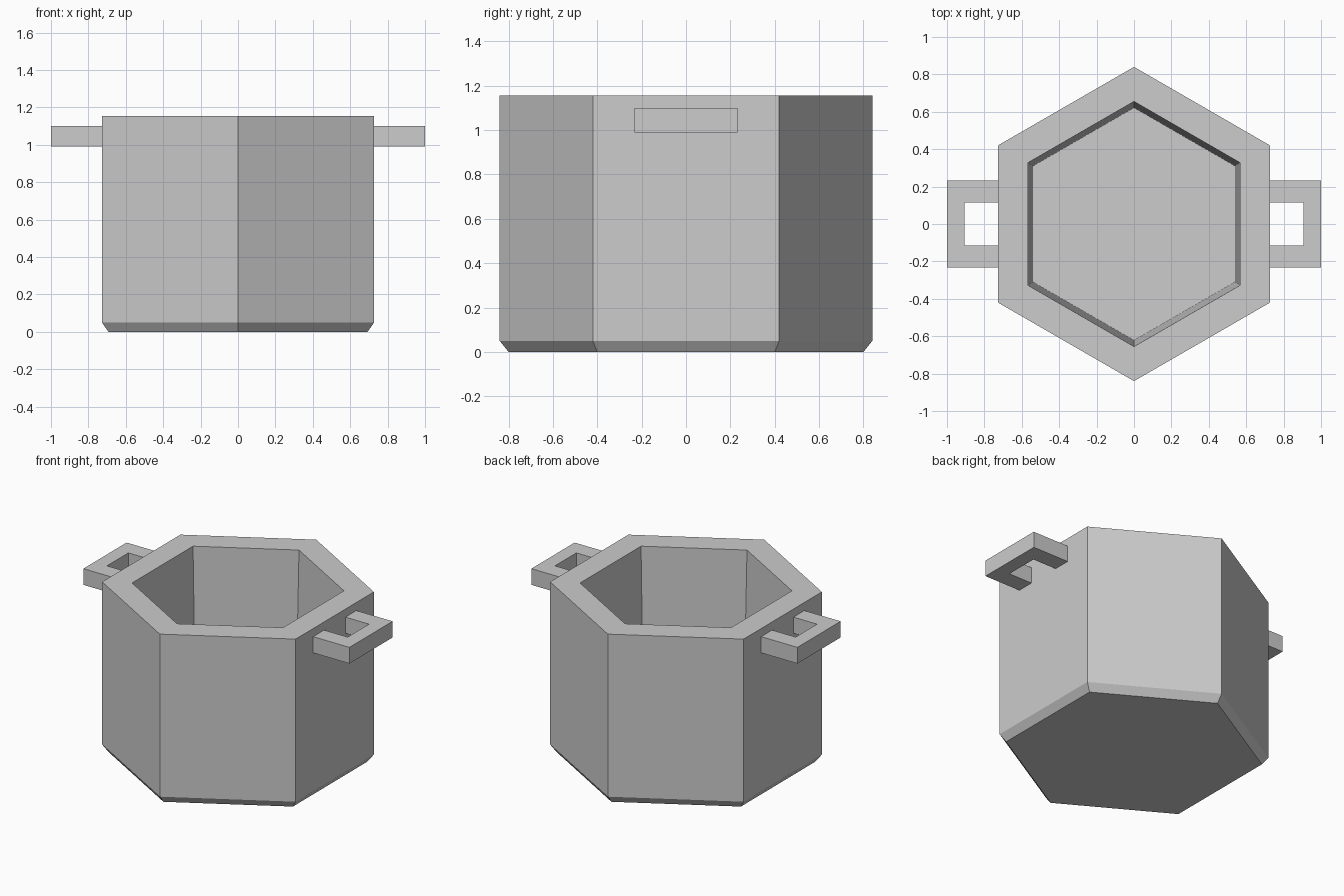
import bpy
import bmesh
from math import sin, cos, pi, sqrt

cube = bpy.data.objects.get("Cube")
if cube:
    bpy.data.objects.remove(cube, do_unlink=True)

grey = bpy.data.materials.new("plain grey")
grey.use_nodes = True
colour = (0.604, 0.604, 0.604, 1)
grey.diffuse_color = colour
grey.node_tree.nodes["Principled BSDF"].inputs["Base Color"].default_value = colour

RADIUS = 0.84
FLAT = RADIUS * sqrt(3) / 2      # centre to the flat side


def finish(name, bm):
    bmesh.ops.recalc_face_normals(bm, faces=bm.faces)
    mesh = bpy.data.meshes.new(name)
    bm.to_mesh(mesh)
    bm.free()
    mesh.materials.append(grey)
    obj = bpy.data.objects.new(name, mesh)
    bpy.context.collection.objects.link(obj)
    return obj


# Hexagonal pot: rings from the underside, up the wall, over the rim, down to the inner floor
profile = [(0.80, 0), (RADIUS, 0.05), (RADIUS, 1.155), (0.655, 1.155), (0.622, 0.10)]
bm = bmesh.new()
rings = [[bm.verts.new((r * sin(i * pi / 3), r * cos(i * pi / 3), z)) for i in range(6)]
         for r, z in profile]
for low, high in zip(rings, rings[1:]):
    for i in range(6):
        j = (i + 1) % 6
        bm.faces.new((low[i], low[j], high[j], high[i]))
bm.faces.new(rings[0])
bm.faces.new(rings[-1])
finish("pot_body", bm)

# Square loop handles: a U outline extruded upwards, on both flat sides
outline = [(FLAT, -0.232), (1, -0.232), (1, 0.232), (FLAT, 0.232),
           (FLAT, 0.115), (0.905, 0.115), (0.905, -0.115), (FLAT, -0.115)]
for side, name in ((1, "left_handle"), (-1, "right_handle")):
    bm = bmesh.new()
    base = bm.faces.new([bm.verts.new((side * x, y, 0.99)) for x, y in outline])
    top = bmesh.ops.extrude_face_region(bm, geom=[base], use_keep_orig=True)["geom"]
    bmesh.ops.translate(bm, vec=(0, 0, 0.11),
                        verts=[v for v in top if isinstance(v, bmesh.types.BMVert)])
    finish(name, bm)
